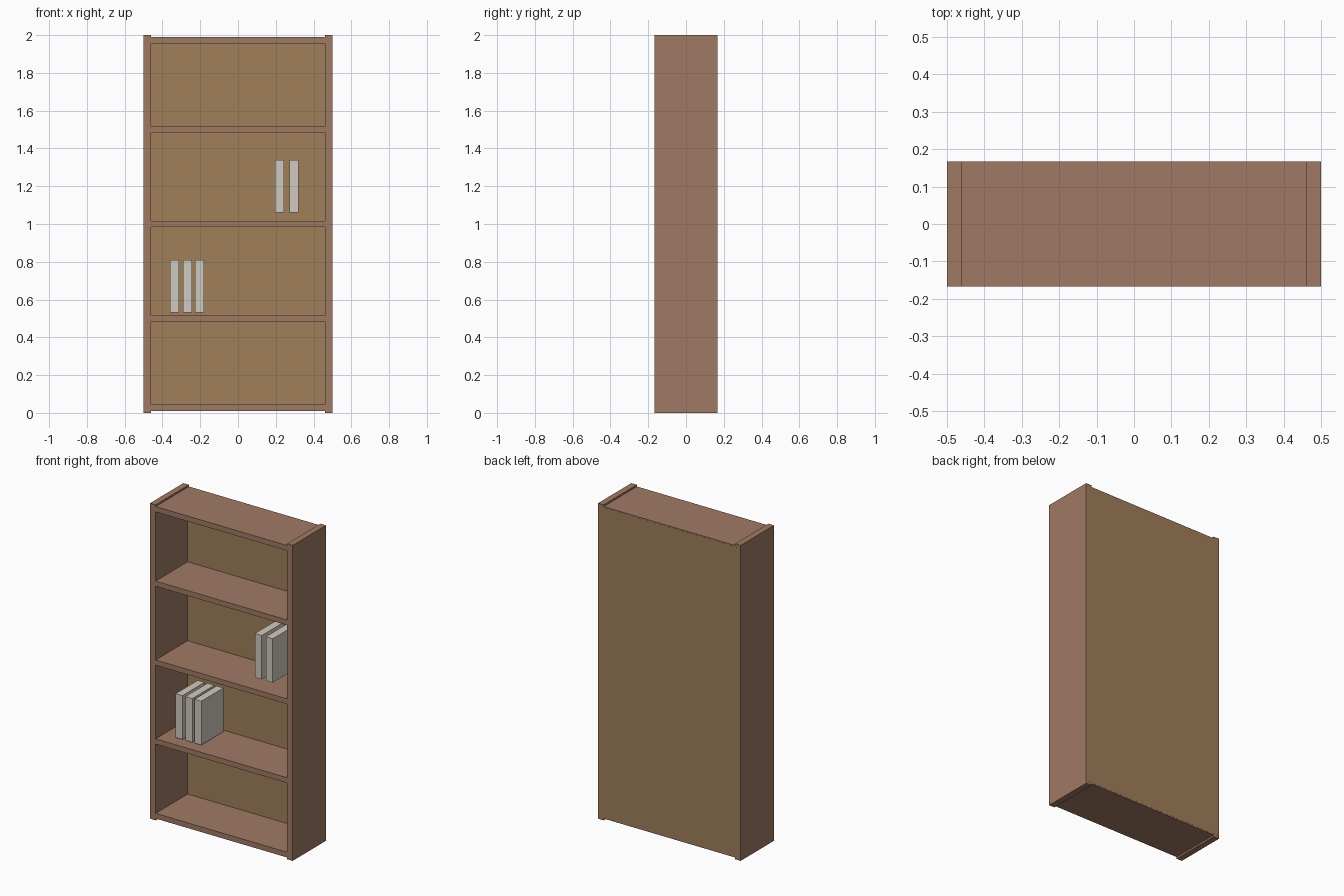
import bpy

if "Cube" in bpy.data.objects:
    bpy.data.objects.remove(bpy.data.objects["Cube"])


def material(name, rgb):
    m = bpy.data.materials.new(name)
    m.diffuse_color = (*rgb, 1.0)
    m.use_nodes = True
    m.node_tree.nodes["Principled BSDF"].inputs["Base Color"].default_value = m.diffuse_color
    return m


wood = material("wood", (0.35, 0.195, 0.127))
backing = material("backing", (0.35, 0.21, 0.10))
paper = material("paper", (0.64, 0.60, 0.53))


def box(name, centre, size, mat):
    bpy.ops.mesh.primitive_cube_add(size=1, location=centre)
    ob = bpy.context.object
    ob.name = name
    ob.scale = size
    bpy.ops.object.transform_apply(location=False, rotation=False, scale=True)
    ob.data.materials.append(mat)
    return ob


DEPTH = 0.333
SIDE = 0.039
BOARD = 0.0333

# Upright side panels
for name, s in (("left_side", -1), ("right_side", 1)):
    box(name, (s * (0.5 - SIDE / 2), 0, 1), (SIDE, DEPTH, 2), wood)

# Bottom board, three shelves and top board
boards = {"bottom_board": 0.0278, "lower_shelf": 0.5, "middle_shelf": 1.0,
          "upper_shelf": 1.5, "top_board": 1.9722}
for name, z in boards.items():
    box(name, (0, 0, z), (1 - 2 * SIDE, DEPTH, BOARD), wood)

# Thin back panel, a hair proud of the frame
box("back_panel", (0, DEPTH / 2 - 0.0062, 1), (0.998, 0.0134, 1.962), backing)

# Books on the two middle compartments
for row, z, xs in (("lower", 0.67, (-0.336, -0.267, -0.204)),
                   ("upper", 1.20, (0.22, 0.297))):
    for i, x in enumerate(xs, 1):
        box(f"{row}_book_{i}", (x, 0, z), (0.048, 0.222, 0.278), paper)
